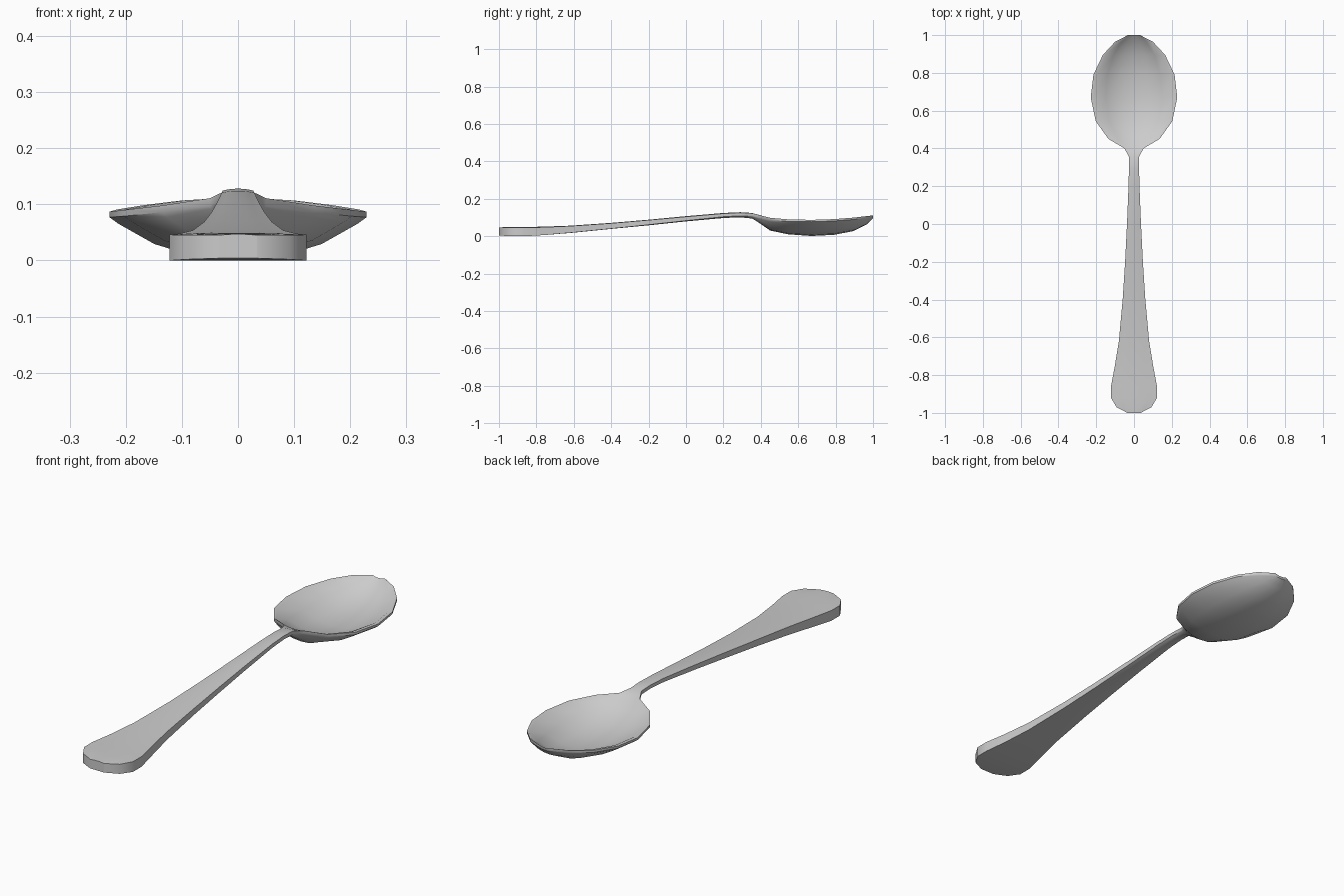
import bpy, bmesh

# stations: y, half width, edge top z, edge bottom z, centre top z, centre bottom z
stations = [
    # handle
    (-1.00, .035, .047, .006, .049, .006),
    (-.97, .092, .047, .004, .050, .004),
    (-.92, .122, .048, .002, .051, .002),
    (-.86, .122, .048, .002, .051, .003),
    (-.76, .103, .050, .008, .053, .008),
    (-.62, .080, .056, .020, .058, .019),
    (-.40, .060, .071, .042, .073, .041),
    (-.20, .047, .088, .063, .090, .060),
    (.00, .037, .106, .085, .109, .081),
    (.20, .029, .123, .106, .126, .099),
    (.29, .027, .127, .111, .130, .103),
    # neck
    (.355, .027, .124, .109, .126, .096),
    (.40, .050, .113, .099, .108, .067),
    # bowl
    (.45, .135, .100, .088, .074, .032),
    (.545, .203, .092, .081, .035, .012),
    (.67, .229, .089, .079, .019, .003),
    (.79, .215, .093, .083, .025, .009),
    (.895, .165, .101, .091, .046, .029),
    (.965, .100, .109, .098, .082, .064),
    (1.00, .032, .113, .102, .108, .097),
]
half = [.33, .65, .93, 1]
across = [-u for u in reversed(half)] + [0] + half


def section(bm, y, w, et, eb, ct, cb):
    # closed ring: top surface left to right, underside right to left
    top = [bm.verts.new((u * w, y, et + (ct - et) * (1 - min(1, abs(u) / .93) ** 2.3))) for u in across]
    low = [bm.verts.new((u * w, y, eb + (cb - eb) * (1 - abs(u) ** 2.3))) for u in reversed(across)]
    return top + low


# spoon body lofted through the sections
bm = bmesh.new()
rings = [section(bm, *s) for s in stations]
n = len(rings[0])
for a, b in zip(rings, rings[1:]):
    for i in range(n):
        j = (i + 1) % n
        bm.faces.new((a[i], a[j], b[j], b[i]))
bm.faces.new(rings[0])
bm.faces.new(rings[-1])
bmesh.ops.recalc_face_normals(bm, faces=bm.faces)
zmin = min(v.co.z for v in bm.verts)
for v in bm.verts:
    v.co.z -= zmin
mesh = bpy.data.meshes.new("spoon")
bm.to_mesh(mesh)
bm.free()
spoon = bpy.data.objects.new("spoon", mesh)
bpy.context.collection.objects.link(spoon)
bpy.context.view_layer.objects.active = spoon
spoon.select_set(True)
bpy.ops.object.shade_smooth_by_angle(angle=0.7)
